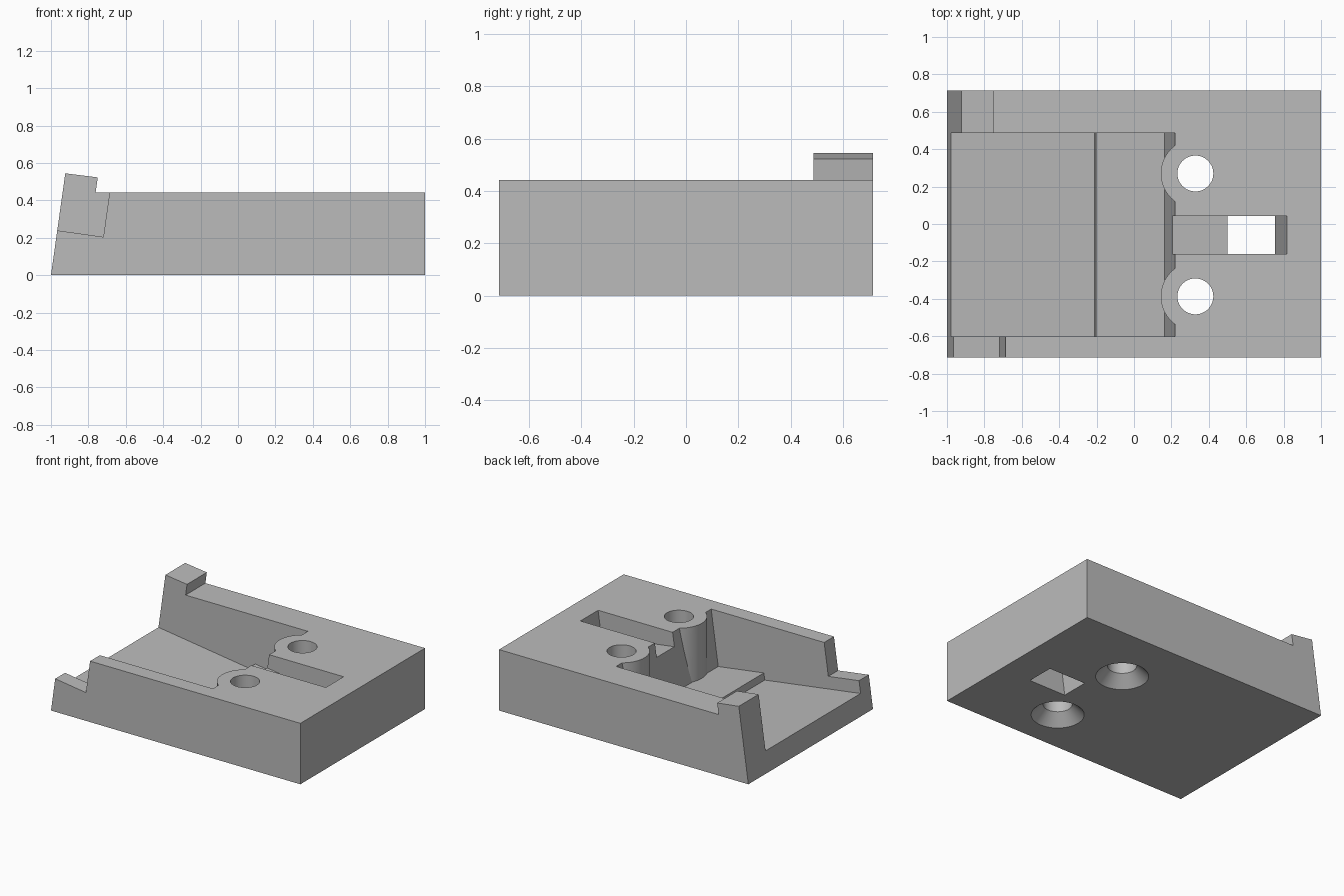
import bpy, bmesh, math

if "Cube" in bpy.data.objects:
    bpy.data.objects.remove(bpy.data.objects["Cube"], do_unlink=True)

K = math.tan(math.radians(8))      # lean of the tilted cuts
TOP = 0.442
HOLES = [(0.328, 0.27), (0.328, -0.387)]

grey = bpy.data.materials.new("plain grey")
grey.use_nodes = True
colour = (0.5, 0.5, 0.5, 1)
grey.diffuse_color = colour
grey.node_tree.nodes["Principled BSDF"].inputs["Base Color"].default_value = colour


def finish(name, bm):
    bmesh.ops.recalc_face_normals(bm, faces=bm.faces)
    mesh = bpy.data.meshes.new(name)
    bm.to_mesh(mesh)
    bm.free()
    mesh.materials.append(grey)
    obj = bpy.data.objects.new(name, mesh)
    bpy.context.collection.objects.link(obj)
    return obj


def prism(name, profile, y0, y1):
    """Extrude an x-z outline from y0 to y1."""
    bm = bmesh.new()
    face = bm.faces.new([bm.verts.new((x, y0, z)) for x, z in profile])
    side = bmesh.ops.extrude_face_region(bm, geom=[face])["geom"]
    verts = [v for v in side if isinstance(v, bmesh.types.BMVert)]
    bmesh.ops.translate(bm, verts=verts, vec=(0, y1 - y0, 0))
    return finish(name, bm)


def cone(name, centre, r0, r1, z0, z1):
    bm = bmesh.new()
    bmesh.ops.create_cone(bm, cap_ends=True, segments=64, radius1=r0, radius2=r1, depth=z1 - z0)
    bmesh.ops.translate(bm, verts=bm.verts, vec=(*centre, (z0 + z1) / 2))
    return finish(name, bm)


def cut(target, cutter):
    """Subtract the cutter, bake the result and discard the cutter."""
    cutter.hide_render = True
    mod = target.modifiers.new("cut", "BOOLEAN")
    mod.operation, mod.solver, mod.object = "DIFFERENCE", "EXACT", cutter
    bpy.context.view_layer.update()
    graph = bpy.context.evaluated_depsgraph_get()
    mesh = bpy.data.meshes.new_from_object(target.evaluated_get(graph))
    target.modifiers.clear()
    target.data = mesh
    bpy.data.objects.remove(cutter, do_unlink=True)


def lean(x, z, new_z):
    """Point at new_z on the tilted wall that passes through x, z."""
    return (x + K * (new_z - z), new_z)


# Block with a leaning end and a raised lip
block = prism("base_block", [
    (-1, 0), (1, 0), (1, TOP), lean(-0.75, 0.523, TOP), (-0.75, 0.523),
    lean(-1, 0, 0.545)], -0.714, 0.714)

# Stepped sloping pocket, leaving a round boss around each hole
floor = 0.15 - K * 0.77
pocket = prism("pocket_cutter", [
    (-1.2, 0.15 + K * 0.222), (-0.21, floor), lean(-0.21, floor, floor + 0.05),
    (0.163, floor + 0.05 - K * 0.366), lean(0.163, 0.04, 0.8), (-1.2, 0.8)], -0.602, 0.487)
for c in HOLES:
    cut(pocket, cone("boss_cutter", c, 0.185, 0.185, -0.3, 1))
cut(block, pocket)

# Notch in the front wall
cut(block, prism("notch_cutter", [
    (-1.2, 0.205 + K * 0.48), (-0.72, 0.205), lean(-0.72, 0.205, 0.8), (-1.2, 0.8)],
    -0.9, -0.59))

# Leaning slot that drops through the block
cut(block, prism("slot_cutter", [
    lean(0.458, 0, -0.1), lean(0.755, 0, -0.1), lean(0.755, 0, 0.6),
    (0.1, 0.6), (0.1, 0.3 + K * 0.4), (0.5, 0.3)], -0.16, 0.043))

# Screw holes with countersinks underneath
for c in HOLES:
    cut(block, cone("hole_cutter", c, 0.096, 0.096, -0.1, 0.7))
    cut(block, cone("countersink_cutter", c, 0.194, 0.096, -0.02, 0.078))

bpy.ops.object.select_all(action="DESELECT")
block.select_set(True)
bpy.context.view_layer.objects.active = block
bpy.ops.object.shade_smooth_by_angle(angle=math.radians(25))
